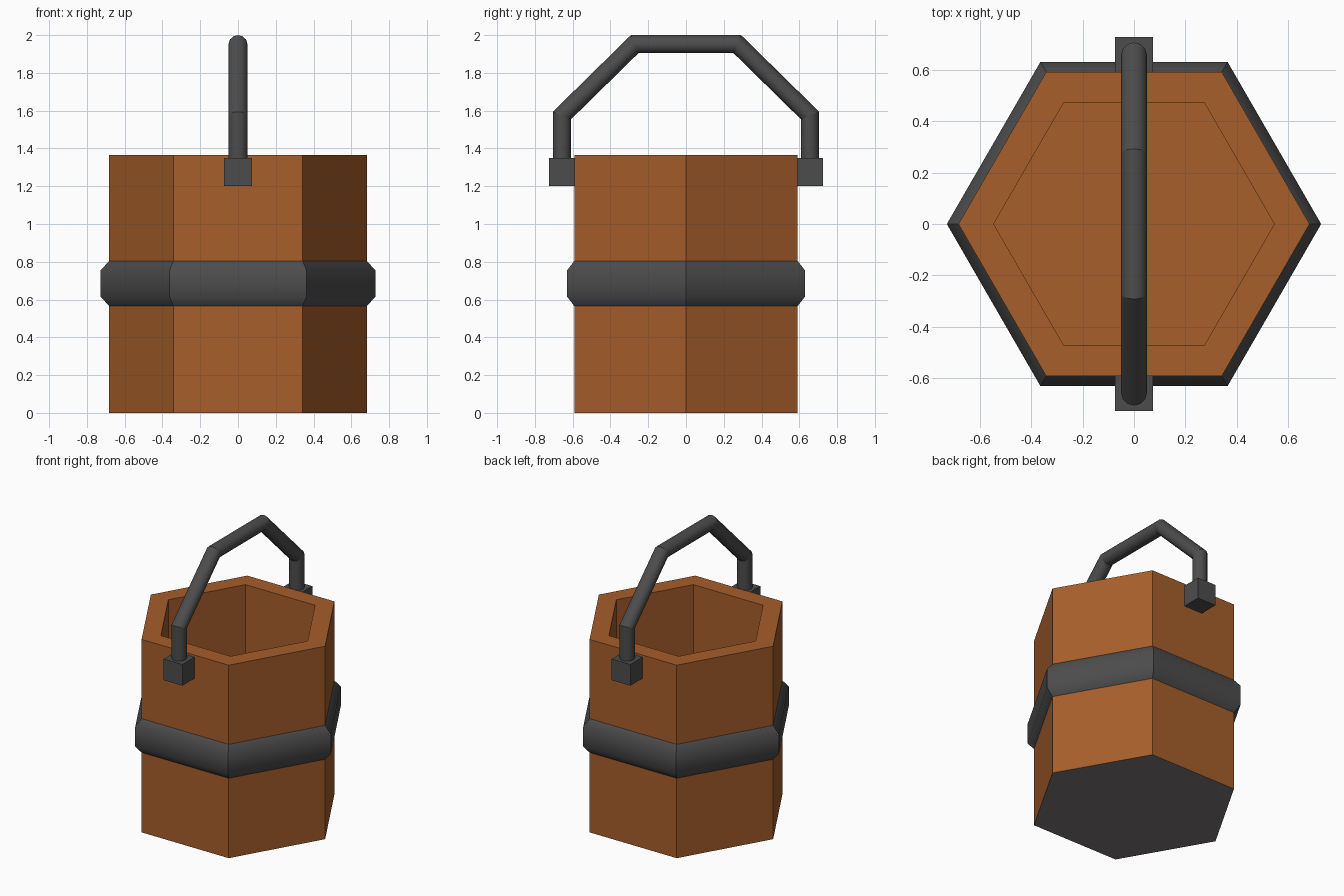
import bpy, bmesh, math
from mathutils import Vector

if "Cube" in bpy.data.objects:
    bpy.data.objects.remove(bpy.data.objects["Cube"])


def material(name, rgb):
    m = bpy.data.materials.new(name)
    m.diffuse_color = (*rgb, 1)
    m.use_nodes = True
    m.node_tree.nodes["Principled BSDF"].inputs["Base Color"].default_value = m.diffuse_color
    return m


WOOD = material("brown wood", (0.385, 0.112, 0.024))
IRON = material("dark iron", (0.073, 0.073, 0.074))
BASE = material("grey underside", (0.195, 0.178, 0.183))


def skin(name, rings, mats, closed=False, caps=True):
    """Join equal-sized rings of points with quads, capping or looping the ends."""
    bm = bmesh.new()
    loops = [[bm.verts.new(p) for p in ring] for ring in rings]
    n = len(loops[0])
    pairs = list(zip(loops, loops[1:]))
    if closed:
        pairs.append((loops[-1], loops[0]))
    for a, b in pairs:
        for i in range(n):
            j = (i + 1) % n
            bm.faces.new((a[i], a[j], b[j], b[i]))
    if caps and not closed:
        bm.faces.new(loops[0][::-1])
        bm.faces.new(loops[-1])
    bmesh.ops.recalc_face_normals(bm, faces=bm.faces)
    me = bpy.data.meshes.new(name)
    bm.to_mesh(me)
    bm.free()
    for m in mats:
        me.materials.append(m)
    ob = bpy.data.objects.new(name, me)
    bpy.context.collection.objects.link(ob)
    return ob


def smooth(ob, is_sharp):
    """Smooth shading, with edges kept sharp by a rule on their two vertices."""
    for p in ob.data.polygons:
        p.use_smooth = True
    for e in ob.data.edges:
        e.use_edge_sharp = is_sharp(*e.vertices)


def hexagon(r, z):
    return [(r * math.cos(math.radians(60 * i)), r * math.sin(math.radians(60 * i)), z)
            for i in range(6)]


# Hollow six-sided bucket with a grey underside
R, H = 0.682, 1.365
bucket = skin("bucket", [hexagon(r, z) for r, z in
                         [(R, 0), (R, H), (0.545, H), (0.545, 0.12)]], [WOOD, BASE])
for p in bucket.data.polygons:
    if p.center.z < 0.001:
        p.material_index = 1

# Iron band around the middle, softly bevelled but sharp at the six corners
band = skin("band", [hexagon(r, z) for r, z in
                     [(R - 0.01, 0.565), (R, 0.565), (0.727, 0.615),
                      (0.727, 0.755), (R, 0.805), (R - 0.01, 0.805)]], [IRON], closed=True)
smooth(band, lambda a, b: a % 6 == b % 6 or a // 6 in (0, 1, 4, 5))

# Handle brackets on the front and back walls
for side, name in ((-1, "front_bracket"), (1, "back_bracket")):
    skin(name, [[(x, side * y, z) for x, y in
                 ((-0.073, 0.585), (0.073, 0.585), (0.073, 0.726), (-0.073, 0.726))]
                for z in (1.2, 1.35)], [IRON])

# Bent handle: round tube swept along a path with mitred corners
half = [(0.657, 1.33), (0.657, 1.574), (0.272, 1.952)]
path = [Vector((-y, z)) for y, z in half] + [Vector(p) for p in half[::-1]]
TUBE, SIDES = 0.048, 12
rings = []
for k, p in enumerate(path):
    d_in = (p - path[max(k - 1, 0)]).normalized()
    d_out = (path[min(k + 1, len(path) - 1)] - p).normalized()
    t = (d_in + d_out).normalized()
    ref = d_out if k == 0 else d_in
    mitre = Vector((-t.y, t.x)) / t.dot(ref)
    ring = []
    for i in range(SIDES):
        a = 2 * math.pi * i / SIDES
        q = p + mitre * TUBE * math.cos(a)
        ring.append((0.05 * math.sin(a), q.x, q.y))
    rings.append(ring)
handle = skin("handle", rings, [IRON])
smooth(handle, lambda a, b: a // SIDES == b // SIDES)
